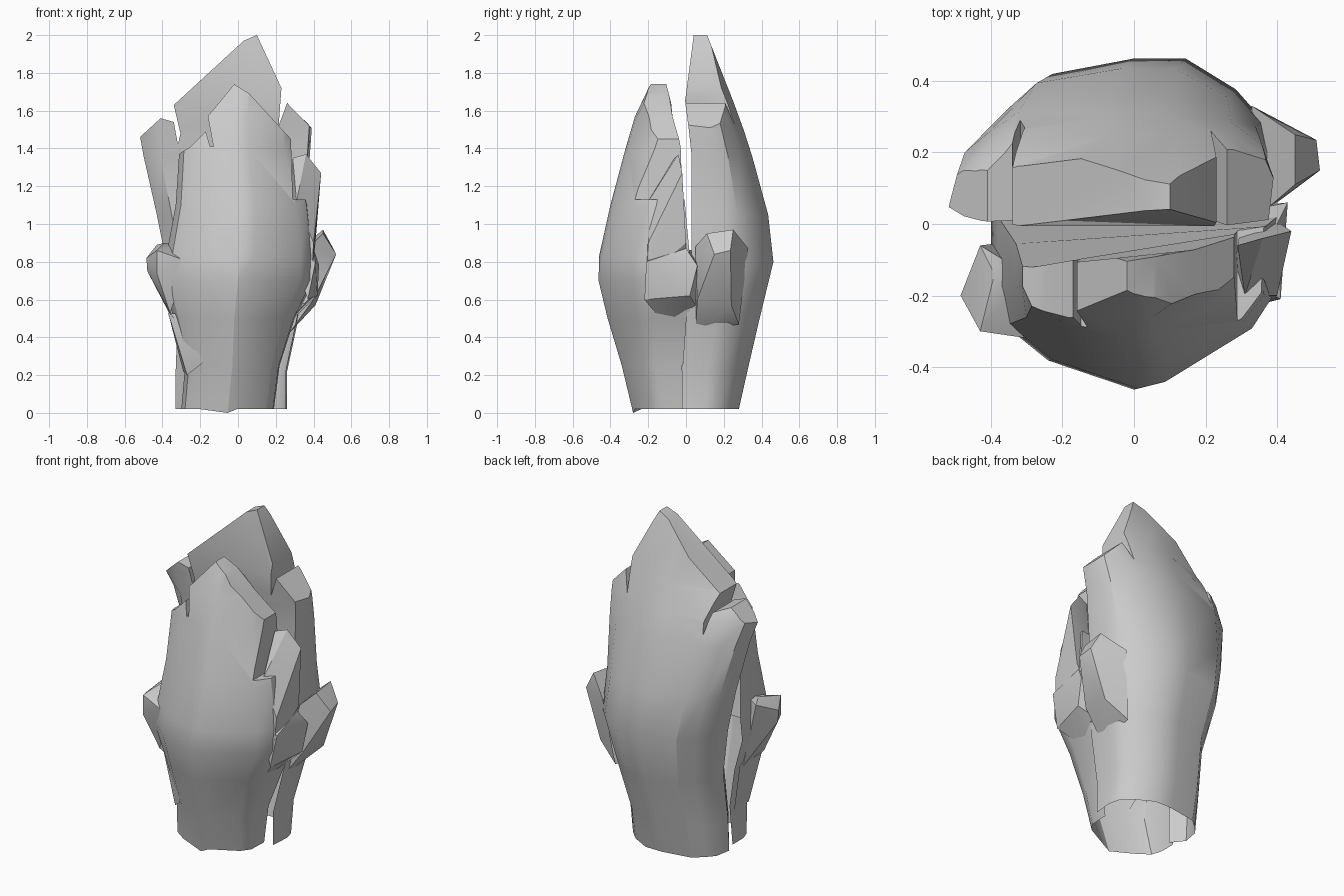
import bpy, bmesh, math

if "Cube" in bpy.data.objects:
    bpy.data.objects.remove(bpy.data.objects["Cube"])


def finish(bm, name):
    bmesh.ops.recalc_face_normals(bm, faces=bm.faces)
    me = bpy.data.meshes.new(name)
    bm.to_mesh(me)
    bm.free()
    ob = bpy.data.objects.new(name, me)
    bpy.context.collection.objects.link(ob)
    return ob


def activate(ob):
    bpy.ops.object.select_all(action='DESELECT')
    ob.select_set(True)
    bpy.context.view_layer.objects.active = ob


def loft(name, plan, rings):
    """Stack the plan outline, fitted to (z, x0, x1, y0, y1, slant, skew) per height.
    Slant thins one side (positive right, negative left); skew turns the rear face."""
    bm = bmesh.new()
    rows = []
    for z, a, b, c, d, k, t in rings:
        row = []
        for u, v in plan:
            turn = t * u if v == 1 else 0
            if u * k > 0:
                v = max(-1, min(1, v + k * u * u))
            row.append(bm.verts.new(((a + b + u * (b - a)) / 2,
                                     (c + d + v * (d - c)) / 2 + turn, z)))
        rows.append(row)
    n = len(plan)
    for lo, hi in zip(rows, rows[1:]):
        for i in range(n):
            j = (i + 1) % n
            bm.faces.new((lo[i], lo[j], hi[j], hi[i]))
    bm.faces.new(rows[0][::-1])
    bm.faces.new(rows[-1])
    bmesh.ops.remove_doubles(bm, verts=bm.verts, dist=0.0005)
    return finish(bm, name)


def trim_top(ob, edge):
    """Keep what lies below a jagged front-view skyline, then open foot and inner seam."""
    pts = [(-0.8, -0.2), (-0.8, edge[0][1])] + edge + [(0.8, edge[-1][1]), (0.8, -0.2)]
    bm = bmesh.new()
    face = bm.faces.new([bm.verts.new((x, -0.9, z)) for x, z in pts])
    ext = bmesh.ops.extrude_face_region(bm, geom=[face])
    bmesh.ops.translate(bm, vec=(0, 1.8, 0),
                        verts=[v for v in ext['geom'] if isinstance(v, bmesh.types.BMVert)])
    cutter = finish(bm, "trim_cutter")
    cutter.hide_render = True
    mod = ob.modifiers.new("trim", 'BOOLEAN')
    mod.operation = 'INTERSECT'
    mod.solver = 'EXACT'
    mod.object = cutter
    activate(ob)
    bpy.ops.object.modifier_apply(modifier=mod.name)
    bpy.data.objects.remove(cutter)
    bm = bmesh.new()
    bm.from_mesh(ob.data)
    gone = []
    for f in bm.faces:
        mid, top = f.calc_center_median(), max(v.co.z for v in f.verts)
        if top < 0.05 or (top < 0.86 and abs(f.normal.y) > 0.9 and abs(mid.y) < 0.05):
            gone.append(f)
    bmesh.ops.delete(bm, geom=gone, context='FACES')
    low = [v for v in bm.verts if v.co.z < 0.015]
    for v in low:                       # uneven foot of the front slab
        v.co.z = 0.02
    if low:
        min(low, key=lambda v: v.co.y).co.z = 0
    bm.to_mesh(ob.data)
    bm.free()


def chunk(name, pts):
    """Faceted crystal: convex hull of a few corners, open where it is buried."""
    bm = bmesh.new()
    for p in pts:
        bm.verts.new(p)
    res = bmesh.ops.convex_hull(bm, input=bm.verts)
    junk = {g for g in res['geom_interior'] if isinstance(g, bmesh.types.BMVert)}
    bmesh.ops.delete(bm, geom=list(junk), context='VERTS')
    bmesh.ops.recalc_face_normals(bm, faces=bm.faces)
    ob_faces = [f for f in bm.faces if f.normal.x * f.calc_center_median().x < 0
                and abs(f.calc_center_median().x) < 0.305 and f.calc_center_median().z < 0.87]
    bmesh.ops.delete(bm, geom=ob_faces, context='FACES')
    return finish(bm, name)


# front slab: bulging blade that thins toward its peak
front = loft("front_slab",
             [(-1, 1), (-1, .2), (-.92, -.25), (-.6, -.67), (0, -1), (.2, -.92),
              (.82, -.3), (.98, .1), (1, 1)],
             [(0.01, -.30, .19, -.28, -.02, 0, 0), (.25, -.28, .22, -.34, -.02, 0, 0),
              (.5, -.34, .30, -.415, .02, 0, 0), (.7, -.40, .40, -.463, .03, 0, 0),
              (.83, -.38, .40, -.46, .02, 0, 0), (1.1, -.33, .37, -.40, -.03, 0, .025),
              (1.4, -.31, .30, -.32, -.075, .3, .05), (1.57, -.29, .28, -.27, -.09, .7, .03),
              (1.8, -.28, .28, -.16, -.12, .7, 0)])
trim_top(front, [(-.33, 1.36), (-.25, 1.41), (-.17, 1.49), (-.148, 1.41), (-.13, 1.41),
                 (-.16, 1.57), (-.02, 1.74), (.06, 1.69), (.28, 1.45), (.285, 1.30),
                 (.29, 1.13), (.33, 1.13)])

# back slab: taller blade with a shoulder on each side
back = loft("back_slab",
            [(-1, -.5), (-.8, -1), (.97, -1), (1, -.2), (.95, .2), (.75, .6), (.38, .999),
             (0, .999), (-.6, .8), (-.8, .45), (-.94, .15)],
            [(.02, -.33, .26, -.02, .28, 0, 0), (.22, -.33, .26, -.02, .325, 0, 0),
             (.5, -.32, .32, 0, .39, 0, 0), (.8, -.38, .38, .03, .463, 0, 0),
             (1.05, -.43, .36, .03, .435, 0, 0), (1.36, -.50, .38, .03, .35, -.1, 0),
             (1.5, -.525, .39, .015, .305, -.4, 0), (1.65, -.50, .39, -.005, .25, -1.4, 0),
             (2.03, -.45, .39, .045, .10, -.8, 0)])
trim_top(back, [(-.53, 1.45), (-.41, 1.56), (-.34, 1.54), (-.318, 1.42), (-.305, 1.48),
                (-.34, 1.63), (.03, 1.97), (.1, 2.0), (.23, 1.72), (.215, 1.52),
                (.26, 1.64), (.39, 1.51)])

# side crystals
parts = [front, back]
parts.append(chunk("right_crystal", [
    (.45, .11, .95), (.45, .25, .97), (.52, .15, .84), (.51, .235, .86), (.40, .06, .60),
    (.41, .24, .57), (.38, .05, .88), (.33, .33, .87), (.28, .28, .47), (.27, .05, .42)]))
parts.append(chunk("left_crystal", [
    (-.485, -.20, .82), (-.48, -.20, .75), (-.43, -.30, .86), (-.43, -.06, .89),
    (-.39, -.14, .90), (-.43, -.30, .74), (-.26, -.325, .80), (-.30, -.14, .89),
    (-.36, -.24, .53), (-.35, -.05, .50), (-.24, -.12, .35)]))
parts.append(chunk("right_bulge", [
    (.41, -.21, .80), (.37, -.22, .60), (.42, .02, .62), (.43, .06, .78), (.40, 0, .87),
    (.28, .03, .86), (.28, -.15, .86), (.33, .05, .57), (.24, -.10, .45)]))
parts.append(chunk("right_shard", [
    (.36, -.04, 1.37), (.44, -.02, 1.27), (.40, -.20, .90), (.31, -.20, 1.12),
    (.29, -.06, 1.35), (.41, 0, .90), (.27, -.20, .72), (.39, -.21, .72), (.30, 0, .72)]))
# small splinter low on the left
parts.append(chunk("left_splinter", [
    (-.37, -.20, .53), (-.29, -.23, .52), (-.18, -.30, .27), (-.27, -.22, .20),
    (-.29, -.05, .22), (-.35, -.02, .52)]))

for ob in parts:
    activate(ob)
    bpy.ops.object.shade_smooth_by_angle(angle=math.radians(32))
